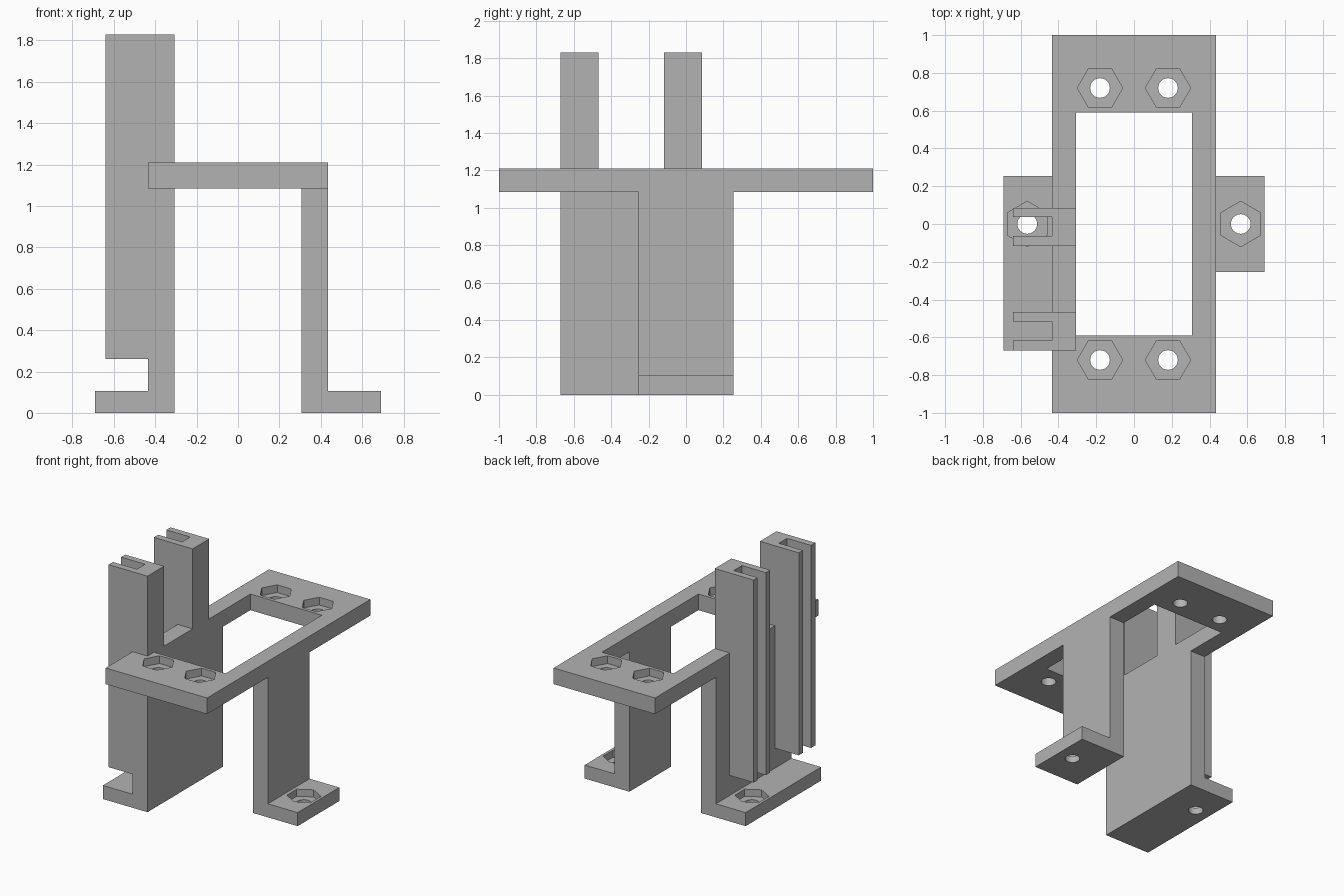
import bpy, bmesh
from math import pi, cos, sin
from mathutils import Vector

if "Cube" in bpy.data.objects:
    bpy.data.objects.remove(bpy.data.objects["Cube"], do_unlink=True)

grey = bpy.data.materials.new("plain_grey")
grey.use_nodes = True
grey.diffuse_color = (0.45, 0.45, 0.45, 1)
grey.node_tree.nodes["Principled BSDF"].inputs["Base Color"].default_value = (0.45, 0.45, 0.45, 1)


def extrude(name, outline, direction):
    """Solid made by sweeping a planar outline of 3D points along a direction."""
    bm = bmesh.new()
    face = bm.faces.new([bm.verts.new(p) for p in outline])
    swept = bmesh.ops.extrude_face_region(bm, geom=[face])["geom"]
    moved = [v for v in swept if isinstance(v, bmesh.types.BMVert)]
    bmesh.ops.translate(bm, verts=moved, vec=Vector(direction))
    bmesh.ops.recalc_face_normals(bm, faces=bm.faces)
    mesh = bpy.data.meshes.new(name)
    bm.to_mesh(mesh)
    bm.free()
    mesh.materials.append(grey)
    obj = bpy.data.objects.new(name, mesh)
    bpy.context.collection.objects.link(obj)
    return obj


def box(name, x0, x1, y0, y1, z0, z1):
    return extrude(name, [(x0, y0, z0), (x1, y0, z0), (x1, y1, z0), (x0, y1, z0)],
                   (0, 0, z1 - z0))


def prism(x, y, z0, z1, radius, sides, turn=0):
    ring = [(x + radius * cos(turn + 2 * pi * i / sides),
             y + radius * sin(turn + 2 * pi * i / sides), z0) for i in range(sides)]
    return extrude("cutter", ring, (0, 0, z1 - z0))


def cut(obj, cutter):
    cutter.hide_render = True
    mod = obj.modifiers.new("cut", "BOOLEAN")
    mod.operation, mod.solver, mod.object = "DIFFERENCE", "EXACT", cutter
    bpy.context.view_layer.objects.active = obj
    bpy.ops.object.modifier_apply(modifier=mod.name)
    bpy.data.objects.remove(cutter, do_unlink=True)


def nut_hole(obj, x, y, top, depth, turn=0):
    """Hexagonal nut pocket with a bolt hole through its floor."""
    cut(obj, prism(x, y, top - depth, top + 0.1, 0.12, 6, turn))
    cut(obj, prism(x, y, top - 0.3, top + 0.1, 0.052, 32))


INNER, OUTER, FOOT_END = 0.307, 0.435, 0.69
PLATE_LOW, PLATE_TOP, FOOT_TOP = 1.085, 1.21, 0.105

# Top frame plate with window and four nut pockets
plate = box("top_plate", -OUTER, OUTER, -1, 1, PLATE_LOW, PLATE_TOP)
cut(plate, box("cutter", -INNER, INNER, -0.59, 0.59, 1, 1.4))
for sx in (-1, 1):
    for sy in (-1, 1):
        nut_hole(plate, sx * 0.18, sy * 0.72, PLATE_TOP, 0.06)

# L-shaped legs with bolted feet; the right one is wider
for name, side, front in (("left_leg", 1, -0.255), ("right_leg", -1, -0.67)):
    profile = [(INNER, 0), (FOOT_END, 0), (FOOT_END, FOOT_TOP),
               (OUTER, FOOT_TOP), (OUTER, PLATE_LOW), (INNER, PLATE_LOW)]
    leg = extrude(name, [(side * x, front, z) for x, z in profile], (0, 0.255 - front, 0))
    nut_hole(leg, side * 0.565, 0, FOOT_TOP, 0.055, pi / 2)

# Two slotted guide rails, each with two lips and a solid back above the plate
for name, y in (("front_rail", -0.67), ("rear_rail", -0.117)):
    for part, near, far in (("near_lip", 0, 0.053), ("far_lip", 0.153, 0.203)):
        box(name + "_" + part, -0.64, -OUTER, y + near, y + far, 0.26, 1.83)
    box(name + "_back", -OUTER, -INNER, y, y + 0.203, PLATE_TOP, 1.83)
